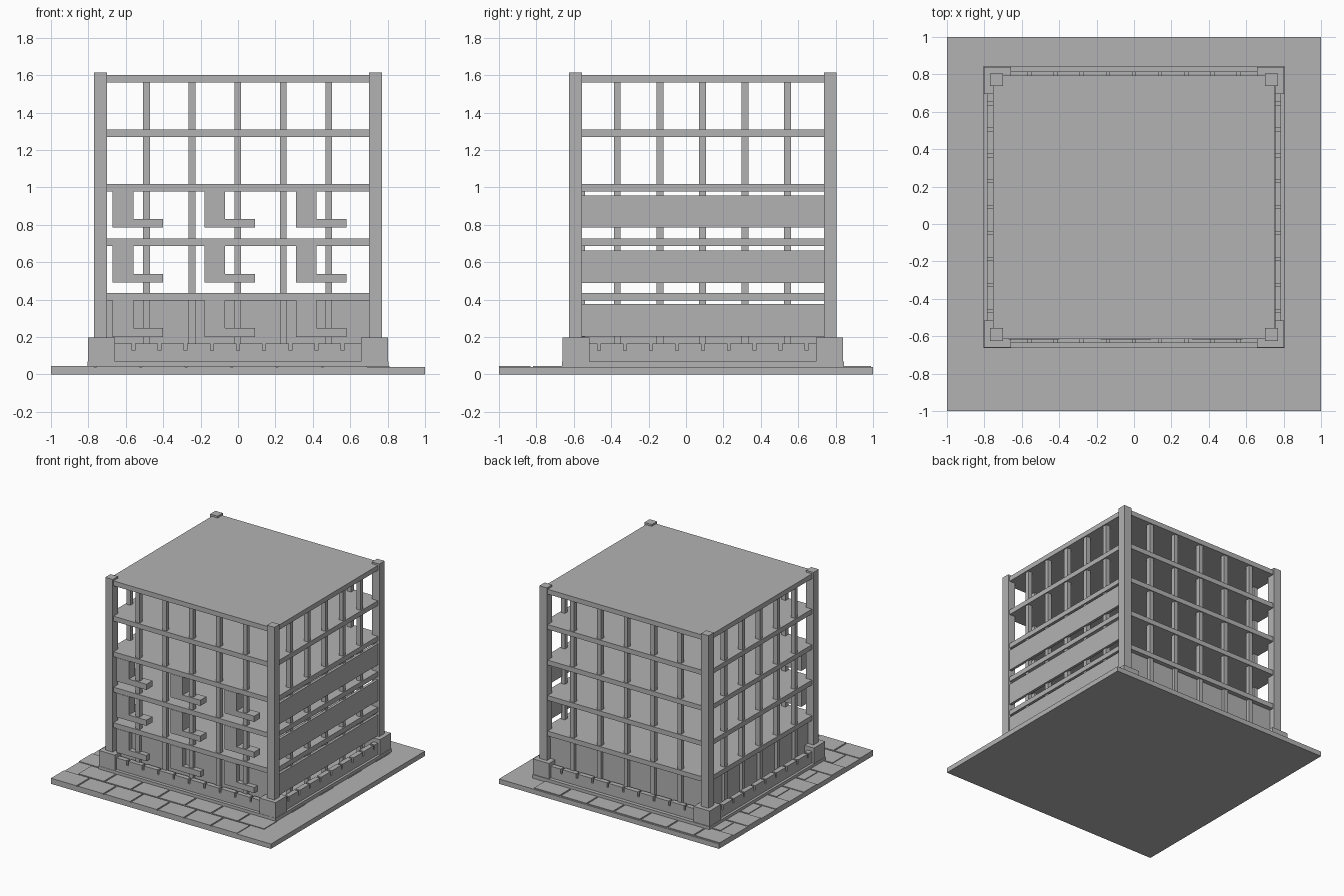
import bpy, bmesh
from mathutils import Vector, Matrix

cube = bpy.data.objects.get("Cube")
if cube:
    bpy.data.objects.remove(cube, do_unlink=True)

concrete = bpy.data.materials.new("concrete_grey")
concrete.use_nodes = True
grey = (0.45, 0.45, 0.45, 1)
concrete.diffuse_color = grey
concrete.node_tree.nodes["Principled BSDF"].inputs["Base Color"].default_value = grey


def part(name, boxes):
    """Build one object from boxes given as (x0, x1, y0, y1, z0, z1)."""
    bm = bmesh.new()
    for x0, x1, y0, y1, z0, z1 in boxes:
        centre = Vector((x0 + x1, y0 + y1, z0 + z1)) / 2
        size = Vector((x1 - x0, y1 - y0, z1 - z0))
        bmesh.ops.create_cube(bm, size=1, matrix=Matrix.Translation(centre) @ Matrix.Diagonal(size).to_4x4())
    mesh = bpy.data.meshes.new(name)
    bm.to_mesh(mesh)
    bm.free()
    mesh.materials.append(concrete)
    obj = bpy.data.objects.new(name, mesh)
    bpy.context.collection.objects.link(obj)
    return obj


CY = 0.09                       # building centre in y
SX, SY = 0.755, 0.705           # half size of the floor slabs
FLOORS = [0.395, 0.687, 0.978, 1.27, 1.56]
SLAB = 0.04

# Ground plate and staggered paving
part("ground_plate", [(-1, 1, -1, 1, 0, 0.04)])
row, pitch, gap = 2 / 11, 0.243, 0.012
tiles = []
for r in range(11):
    for c in range(7):
        x = -1 + c * pitch + (r % 2) * pitch / 2
        y = -1 + r * row
        tiles.append((x, x + pitch - gap, y, y + row - gap, 0.035, 0.046))
part("paving_tiles", tiles)

# Plinth with corner blocks
part("plinth", [(-0.805, 0.805, CY - 0.752, CY + 0.755, 0.035, 0.07)])
corners = [(sx, sy) for sx in (-1, 1) for sy in (-1, 1)]


def corner_boxes(inner, outer_x, outer_y, z0, z1):
    boxes = []
    for sx, sy in corners:
        xs = sorted((sx * outer_x, sx * (outer_x - inner)))
        ys = sorted((CY + sy * outer_y, CY + sy * (outer_y - inner)))
        boxes.append((*xs, *ys, z0, z1))
    return boxes


part("corner_blocks", corner_boxes(0.145, 0.803, 0.75, 0.06, 0.197))
part("corner_columns", corner_boxes(0.068, 0.769, 0.715, 0.06, 1.615))

# Stone course between the corner blocks, on a lower rail
stones, rails = [], []
for s in (-1, 1):
    ys = sorted((CY + s * 0.725, CY + s * 0.685))
    xs = sorted((s * 0.785, s * 0.745))
    rails.append((-0.66, 0.66, *ys, 0.06, 0.128))
    rails.append((*xs, CY - 0.61, CY + 0.61, 0.06, 0.128))
    for i in range(10):
        a = -0.7 + i * 0.14 + 0.008
        b = a + 0.124
        stones.append((a, b, *ys, 0.06, 0.165))
        stones.append((*xs, CY + a * 0.99, CY + b * 0.99, 0.06, 0.165))
part("stone_rail", rails)
part("stone_course", stones)

# Floor slabs and roof
for i, z in enumerate(FLOORS):
    name = "roof_slab" if i == 4 else "floor_slab_%d" % (i + 1)
    part(name, [(-SX, SX, CY - SY, CY + SY, z, z + SLAB)])

# Slender posts on all four sides
posts = []
for i in range(-2, 3):
    x, y = -0.002 + i * 0.2437, CY - 0.002 + i * 0.2275
    for s in (-1, 1):
        ys = sorted((CY + s * 0.695, CY + s * 0.658))
        xs = sorted((s * 0.745, s * 0.708))
        posts.append((x - 0.018, x + 0.018, *ys, 0.06, 1.57))
        posts.append((*xs, y - 0.018, y + 0.018, 0.06, 1.57))
part("facade_posts", posts)

# Ground floor walls
part("ground_walls", [
    (-0.71, 0.71, CY - 0.668, CY - 0.652, 0.06, 0.4),
    (-0.71, 0.71, CY + 0.652, CY + 0.668, 0.06, 0.4),
    (-0.718, -0.703, CY - 0.66, CY + 0.66, 0.06, 0.375),
])

# Wide bands on the +x side
part("side_bands", [(0.735, 0.757, CY - 0.68, CY + 0.68, z, z + 0.172)
                    for z in (0.203, 0.489, 0.785)])

# Angular L-shaped brackets on the front
legs = []
for z, top in ((0.2, 0.395), (0.49, 0.687), (0.785, 0.978)):
    for x in (-0.67, -0.18, 0.31):
        legs.append((x, x + 0.11, CY - 0.708, CY - 0.63, z, top))
        legs.append((x, x + 0.27, CY - 0.708, CY - 0.63, z, z + 0.047))
part("front_brackets", legs)
